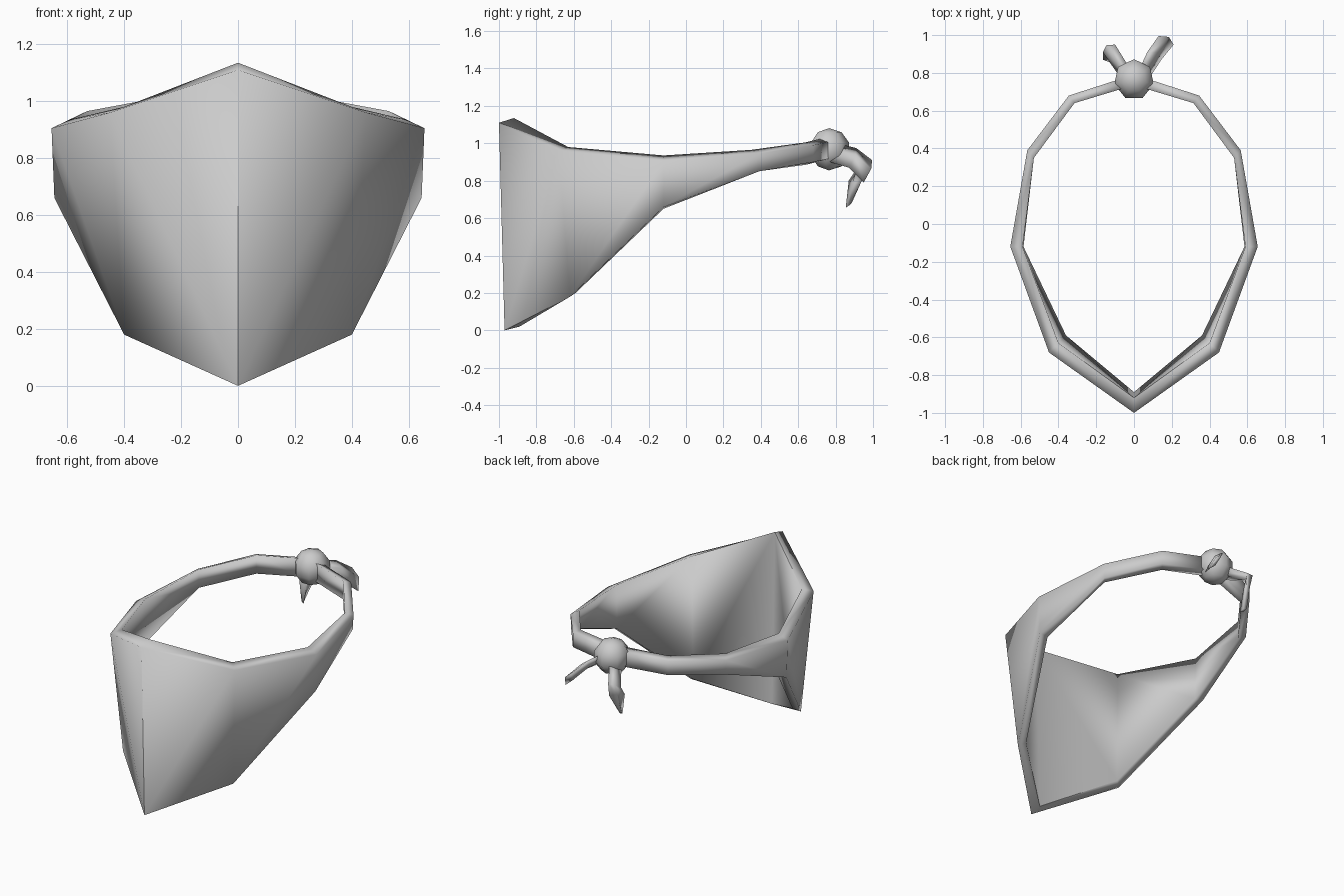
import bpy
import bmesh
from mathutils import Vector

if "Cube" in bpy.data.objects:
    bpy.data.objects.remove(bpy.data.objects["Cube"], do_unlink=True)

cloth = bpy.data.materials.new("grey_cloth")
cloth.use_nodes = True
GREY = (0.6, 0.6, 0.6, 1)
cloth.diffuse_color = GREY
cloth.node_tree.nodes["Principled BSDF"].inputs["Base Color"].default_value = GREY


def finish(bm, name):
    """Turn a bmesh into a smooth shaded cloth object."""
    bmesh.ops.recalc_face_normals(bm, faces=bm.faces)
    for face in bm.faces:
        face.smooth = True
    mesh = bpy.data.meshes.new(name)
    bm.to_mesh(mesh)
    bm.free()
    mesh.materials.append(cloth)
    obj = bpy.data.objects.new(name, mesh)
    bpy.context.collection.objects.link(obj)
    return obj


def loft(bm, sections, cap_start=True):
    """Skin a row of four-point sections and cap the ends."""
    rings = [[bm.verts.new(p) for p in s] for s in sections]
    for a, b in zip(rings, rings[1:]):
        for i in range(4):
            j = (i + 1) % 4
            bm.faces.new((a[i], a[j], b[j], b[i]))
    if cap_start:
        bm.faces.new(rings[0])
    bm.faces.new(rings[-1])
    return rings


# Folded scarf: outer bottom, outer top, inner top, inner bottom per section
half = [
    [(0, -0.97, 0.0), (0, -1.0, 1.11), (0, -0.92, 1.135), (0, -0.89, 0.02)],
    [(0.40, -0.62, 0.18), (0.45, -0.68, 0.96), (0.40, -0.63, 0.98), (0.36, -0.59, 0.20)],
    [(0.645, -0.12, 0.66), (0.655, -0.12, 0.905), (0.59, -0.12, 0.935), (0.585, -0.12, 0.65)],
    [(0.56, 0.39, 0.85), (0.565, 0.39, 0.945), (0.53, 0.35, 0.965), (0.53, 0.35, 0.845)],
    [(0.345, 0.68, 0.90), (0.345, 0.68, 0.99), (0.315, 0.64, 1.005), (0.315, 0.64, 0.885)],
    [(0.05, 0.775, 0.92), (0.05, 0.775, 1.01), (0.05, 0.72, 1.025), (0.05, 0.72, 0.905)],
]
bm = bmesh.new()
rings = loft(bm, half, cap_start=False)
first, second = rings[:2]
# Crisp front crease, inner rim and hem
creases = [(first[0], first[1]), (first[2], second[2]),
           (first[0], second[0]), (first[3], second[3])]
for pair in creases:
    bm.edges.get(pair).smooth = False
scarf = finish(bm, "folded_scarf")
mirror = scarf.modifiers.new("Mirror", "MIRROR")
mirror.use_clip = True

# Knot at the back
bm = bmesh.new()
bmesh.ops.create_uvsphere(bm, u_segments=7, v_segments=5, radius=0.113)
bmesh.ops.translate(bm, verts=bm.verts, vec=(0, 0.765, 0.968))
finish(bm, "knot")


def tail(name, edges, thickness):
    """A flat loose end between an upper and a lower edge line."""
    sections = []
    for upper, lower in edges:
        u, v = Vector(upper), Vector(lower)
        out = Vector(thickness)
        mid = (u + v) / 2
        sections.append((u, mid + out, v, mid - out))
    bm = bmesh.new()
    loft(bm, sections)
    finish(bm, name)


# Loose ends of the knot
tail("left_tail", [
    ((0.02, 0.80, 1.0), (0.08, 0.77, 0.90)),
    ((0.07, 0.91, 0.975), (0.145, 0.87, 0.87)),
    ((0.13, 0.995, 0.91), (0.21, 0.95, 0.79)),
], (0.014, 0.018, 0.014))
tail("right_tail", [
    ((-0.02, 0.82, 0.96), (-0.07, 0.77, 0.90)),
    ((-0.10, 0.95, 0.88), (-0.165, 0.91, 0.86)),
    ((-0.10, 0.94, 0.80), (-0.165, 0.87, 0.80)),
    ((-0.13, 0.875, 0.67), (-0.145, 0.865, 0.665)),
], (-0.014, 0.016, 0.012))
